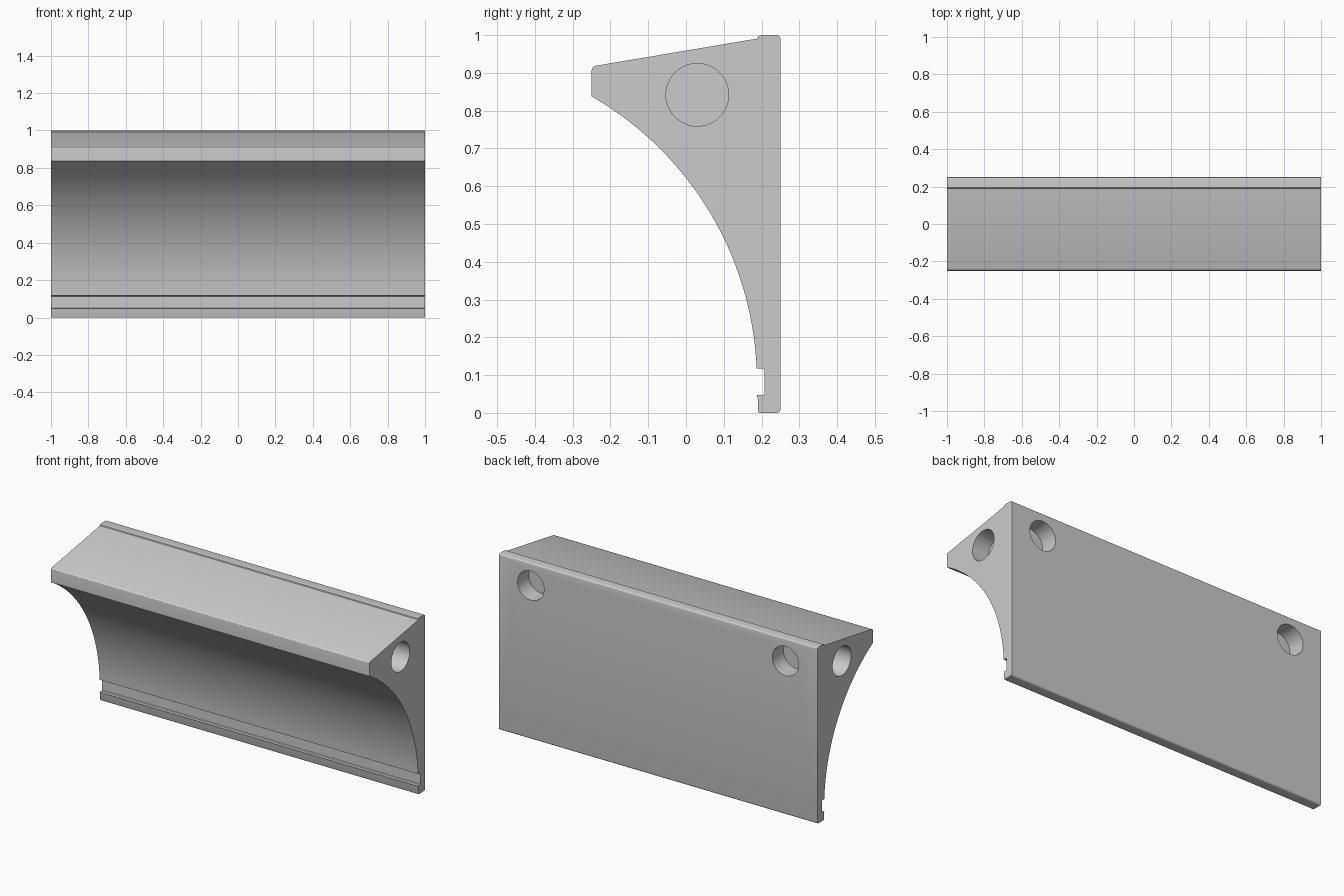
import bpy, bmesh, math
from mathutils import Vector

if "Cube" in bpy.data.objects:
    bpy.data.objects.remove(bpy.data.objects["Cube"])


def corner(y, z, r, a0, steps=4):
    """Quarter-round corner centred on (y, z), starting at angle a0, turning left."""
    return [(y + r * math.cos(math.radians(a0 + 90 * i / steps)),
             z + r * math.sin(math.radians(a0 + 90 * i / steps))) for i in range(steps + 1)]


def arc_through(p, q, r, steps):
    """Circular arc from p through q to r."""
    (ax, ay), (bx, by), (cx, cy) = p, q, r
    d = 2 * (ax * (by - cy) + bx * (cy - ay) + cx * (ay - by))
    a2, b2, c2 = ax * ax + ay * ay, bx * bx + by * by, cx * cx + cy * cy
    ux = (a2 * (by - cy) + b2 * (cy - ay) + c2 * (ay - by)) / d
    uy = (a2 * (cx - bx) + b2 * (ax - cx) + c2 * (bx - ax)) / d
    rad = math.hypot(ax - ux, ay - uy)
    t0 = math.atan2(ay - uy, ax - ux)
    t1 = math.atan2(cy - uy, cx - ux)
    t1 = t0 + (t1 - t0 + math.pi) % (2 * math.pi) - math.pi
    return [(ux + rad * math.cos(t0 + (t1 - t0) * i / steps),
             uy + rad * math.sin(t0 + (t1 - t0) * i / steps)) for i in range(steps + 1)]


# Cross-section (y, z), anticlockwise from the bottom back corner
profile = corner(0.24, 0.01, 0.01, -90)
profile += corner(0.24, 0.99, 0.01, 0)
profile += [(0.197, 1.0), (0.192, 0.997), (0.19, 0.991)]
profile += [(-0.238, 0.919), (-0.245, 0.916), (-0.249, 0.911), (-0.25, 0.904)]
profile += arc_through((-0.25, 0.838), (0.0, 0.622), (0.187, 0.117), 40)
profile += [(0.204, 0.117), (0.208, 0.113), (0.208, 0.051), (0.204, 0.047)]
profile += [(0.187, 0.047), (0.19, 0.038), (0.19, 0.006), (0.193, 0.0)]

# Moulding body: the section swept along x
bm = bmesh.new()
face = bm.faces.new([bm.verts.new((-1, y, z)) for y, z in profile])
ext = bmesh.ops.extrude_face_region(bm, geom=[face])
bmesh.ops.translate(bm, vec=(2, 0, 0),
                    verts=[v for v in ext["geom"] if isinstance(v, bmesh.types.BMVert)])
bmesh.ops.recalc_face_normals(bm, faces=bm.faces)
mesh = bpy.data.meshes.new("wall_moulding")
bm.to_mesh(mesh)
bm.free()
body = bpy.data.objects.new("wall_moulding", mesh)
bpy.context.collection.objects.link(body)


def drill(name, centre, axis, depth, radius=0.083):
    """Cut a blind round hole into the body."""
    bpy.ops.mesh.primitive_cylinder_add(vertices=48, radius=radius, depth=2 * depth, location=centre)
    cutter = bpy.context.object
    cutter.name = name
    cutter.rotation_euler = Vector(axis).to_track_quat('Z', 'Y').to_euler()
    mod = body.modifiers.new(name, 'BOOLEAN')
    mod.operation = 'DIFFERENCE'
    mod.solver = 'EXACT'
    mod.object = cutter
    bpy.context.view_layer.objects.active = body
    bpy.ops.object.modifier_apply(modifier=name)
    bpy.data.objects.remove(cutter)


# Blind magnet holes in both ends and near both top corners of the back
for side in (-1, 1):
    drill("end_hole", (side, 0.03, 0.842), (1, 0, 0), 0.1)
    drill("back_hole", (side * 0.8, 0.25, 0.872), (0, 1, 0), 0.1)

bpy.ops.object.select_all(action='DESELECT')
body.select_set(True)
bpy.context.view_layer.objects.active = body
bpy.ops.object.shade_smooth_by_angle(angle=math.radians(30))
